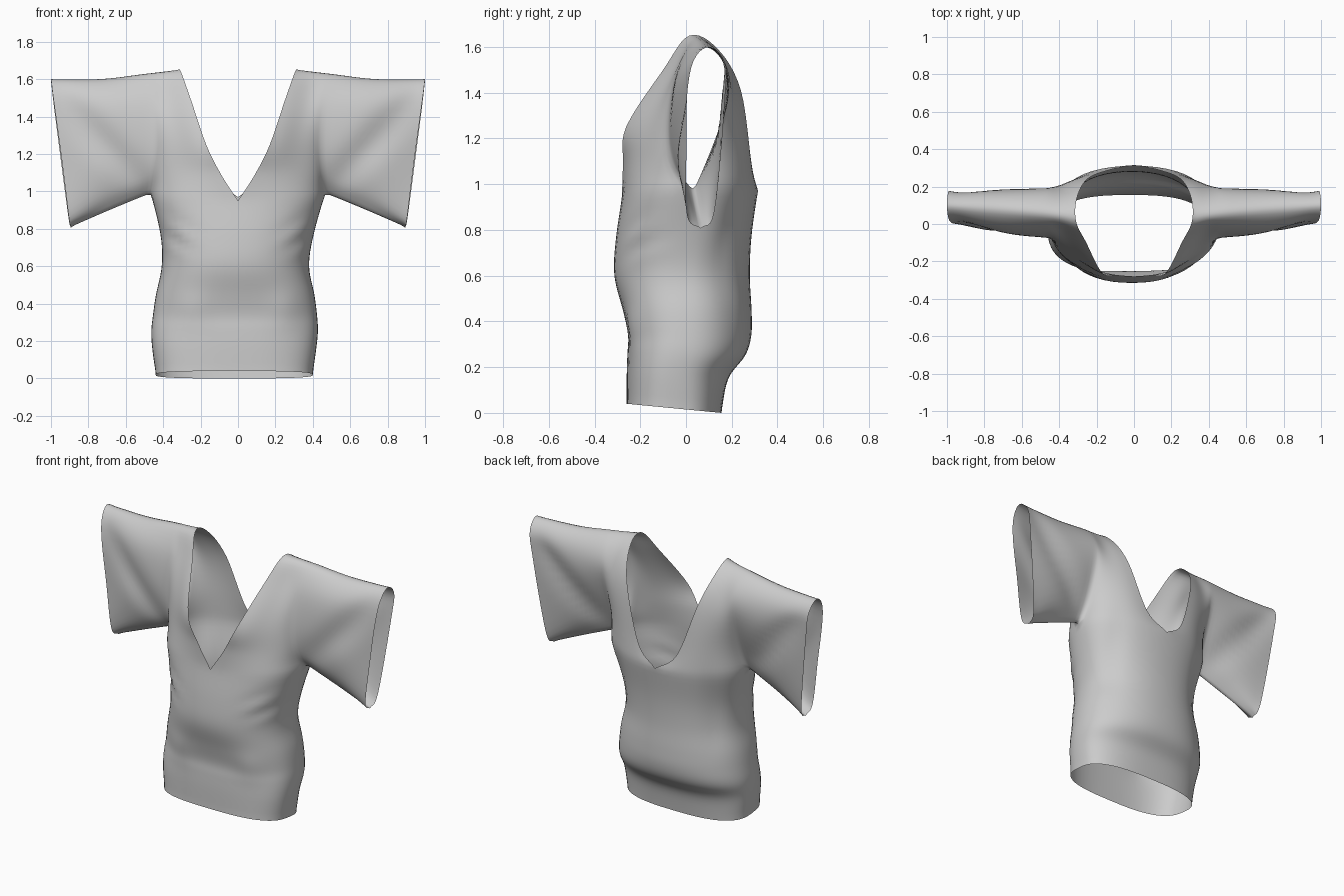
import bpy, bmesh, math
from mathutils import Vector as V

if "Cube" in bpy.data.objects:
    bpy.data.objects.remove(bpy.data.objects["Cube"])

# Catmull-Rom sample of a control list at parameter s (0 .. len-1)
def spline(pts, s):
    i = min(int(s), len(pts) - 2)
    f = s - i
    b, c = V(pts[i]), V(pts[i + 1])
    a = V(pts[i - 1]) if i > 0 else 2 * b - c
    d = V(pts[i + 2]) if i + 2 < len(pts) else 2 * c - b
    return 0.5 * (2 * b + (c - a) * f + (2 * a - 5 * b + 4 * c - d) * f * f
                  + (3 * b - a - 3 * c + d) * f ** 3)

# Body rings: front z, back z, half width, centre x, front y, back y, side y
RINGS = [
    (.04, 0, .42, -.02, -.26, .155, -.04), (.17, .15, .44, -.02, -.26, .185, -.03),
    (.26, .25, .447, -.018, -.257, .26, -.01), (.34, .34, .44, -.016, -.254, .287, 0),
    (.45, .45, .425, -.015, -.277, .288, 0), (.60, .60, .395, -.014, -.315, .28, 0),
    (.76, .77, .41, -.005, -.308, .287, .01), (.95, .97, .465, 0, -.28, .315, .03)]

def lerp_ring(s):
    i = min(int(s), len(RINGS) - 2)
    lo = spline([r[:3] for r in RINGS], s)
    mid = spline([r[3:6] for r in RINGS], s)
    side = RINGS[i][6] + (RINGS[i + 1][6] - RINGS[i][6]) * (s - i)
    return (*lo, *mid, side)

# Boxy oval at the hem, rounder towards the chest and at the back
def ring_point(r, t):
    zf, zb, w, xc, yf, yb, ys = r
    c, s = math.cos(t), math.sin(t)
    e = .68 + .18 * min(1, zf / .6)
    if s > 0:
        e = .7 + .22 * min(1, zf / .35)
    x = xc + math.copysign(abs(c) ** e, c) * w if abs(c) > 1e-6 else xc
    y = ys + ((yb if s > 0 else yf) - ys) * (abs(s) ** e if abs(s) > 1e-6 else 0)
    lift = .02 * c * c * max(0, zf - .76) / .19
    return V((x, y, zf + (zb - zf) * (y - yf) / (yb - yf) + lift))

# Half sections, running from front bottom over the shoulder to back bottom
side_pt = tuple(ring_point(RINGS[-1], 0))
neck = [(0, -.28, .95), (.09, -.275, 1.09), (.17, -.262, 1.25), (.255, -.1, 1.5), (.31, .015, 1.65),
        (.305, .14, 1.59), (.25, .24, 1.41), (.135, .288, 1.08), (0, .315, .97)]
yoke = [(.3, -.22, .96), (.3, -.195, 1.1), (.31, -.165, 1.27), (.37, -.05, 1.5), (.4, .035, 1.64),
        (.39, .14, 1.575), (.37, .212, 1.4), (.32, .235, 1.15), (.3, .25, .97)]
armhole = [side_pt, (.45, -.055, 1.1), (.44, -.075, 1.28), (.46, -.04, 1.5), (.5, .05, 1.63),
           (.48, .155, 1.56), (.46, .19, 1.41), (.45, .1, 1.14), side_pt]
sleeve = [(.69, .045, .888), (.7, -.02, 1.0), (.7, -.055, 1.22), (.71, -.035, 1.48), (.73, .07, 1.603),
          (.72, .165, 1.53), (.71, .183, 1.36), (.7, .12, 1.03), (.69, .045, .888)]
cuff = [(.895, .065, .806), (.905, .004, .865), (.94, .002, 1.15), (.985, .012, 1.48), (1, .09, 1.6),
        (.993, .172, 1.53), (.972, .17, 1.36), (.91, .125, .885), (.895, .065, .806)]

NU, NV, NS = 14, 48, 18

bm = bmesh.new()

def add_grid(rows, closed=False):
    vs = [[bm.verts.new(p) for p in row] for row in rows]
    for a, b in zip(vs, vs[1:]):
        n = len(a)
        for j in range(n if closed else n - 1):
            k = (j + 1) % n
            bm.faces.new((a[j], a[k], b[k], b[j]))

# Body tube
add_grid([[ring_point(lerp_ring(k * 7 / 42), math.tau * j / (4 * NU)) for j in range(4 * NU)]
          for k in range(43)], True)

def section(secs, s, v):
    return spline([spline(c, v) for c in secs], s)

# Soft diagonal fold running across the sleeve, fading at the seams
def fold(p, v):
    if p.x > .45:
        d = (p.z - 1.0 - (p.x - .45) * .95) * .72
        fade = math.sin(math.pi * min(1, (p.x - .45) / .55)) * min(1, v, 8 - v)
        p.y += (-.034 if v > 4 else .036) * math.exp(-(d / .065) ** 2) * fade
    return p

# Shoulder yokes and sleeves, both sides
for side in (1, -1):
    rows = []
    for k in range(NU + 1):
        u, row = k / NU, []
        for j in range(NV + 1):
            v = 8 * j / NV
            p = section([neck, yoke, armhole], 2 * u, v)
            back = v > 4
            edge = section([neck, yoke, armhole], 2 * u, 8 if back else 0)
            t = math.pi / 2 * (1 - u) * (1 if back else -1)
            p += (ring_point(RINGS[-1], t) - edge) * (1 - min(v, 8 - v) / 4) ** 2
            row.append((p.x * side, p.y, p.z))
        rows.append(row)
    add_grid(rows)
    rows = []
    for k in range(NS + 1):
        row = []
        for j in range(NV + 1):
            v = 8 * j / NV
            p = fold(section([armhole, sleeve, cuff], 2 * k / NS, v), v)
            row.append((p.x * side, p.y, p.z))
        rows.append(row)
    add_grid(rows)

# Sew the panels and relax the seams
bmesh.ops.remove_doubles(bm, verts=bm.verts, dist=.0015)
inner = [v for v in bm.verts if not v.is_boundary]
for _ in range(3):
    bmesh.ops.smooth_vert(bm, verts=inner, factor=.5, use_axis_x=True, use_axis_y=True, use_axis_z=True)

# Gathers beside the bust, fuller lower front corners and long back folds
for v in inner:
    x, y, z = abs(v.co.x), v.co.y, v.co.z
    if y < 0 and x < .46:
        g = math.exp(-((x - .33) / .09) ** 2 - ((z - .76) / .09) ** 2)
        v.co.y += .008 * g * math.sin((z - x * .6) * 50)
        v.co.y -= .015 * math.exp(-((x - .25) / .09) ** 2 - ((z - .37) / .1) ** 2)
    elif y > .05 and x < .46:
        g = math.exp(-((x - .33) / .05) ** 2 - ((z - .75) / .25) ** 2)
        v.co.y -= .014 * g
bmesh.ops.recalc_face_normals(bm, faces=bm.faces)

mesh = bpy.data.meshes.new("blouse")
bm.to_mesh(mesh)
bm.free()
mesh.polygons.foreach_set("use_smooth", [True] * len(mesh.polygons))
blouse = bpy.data.objects.new("blouse", mesh)
bpy.context.collection.objects.link(blouse)
